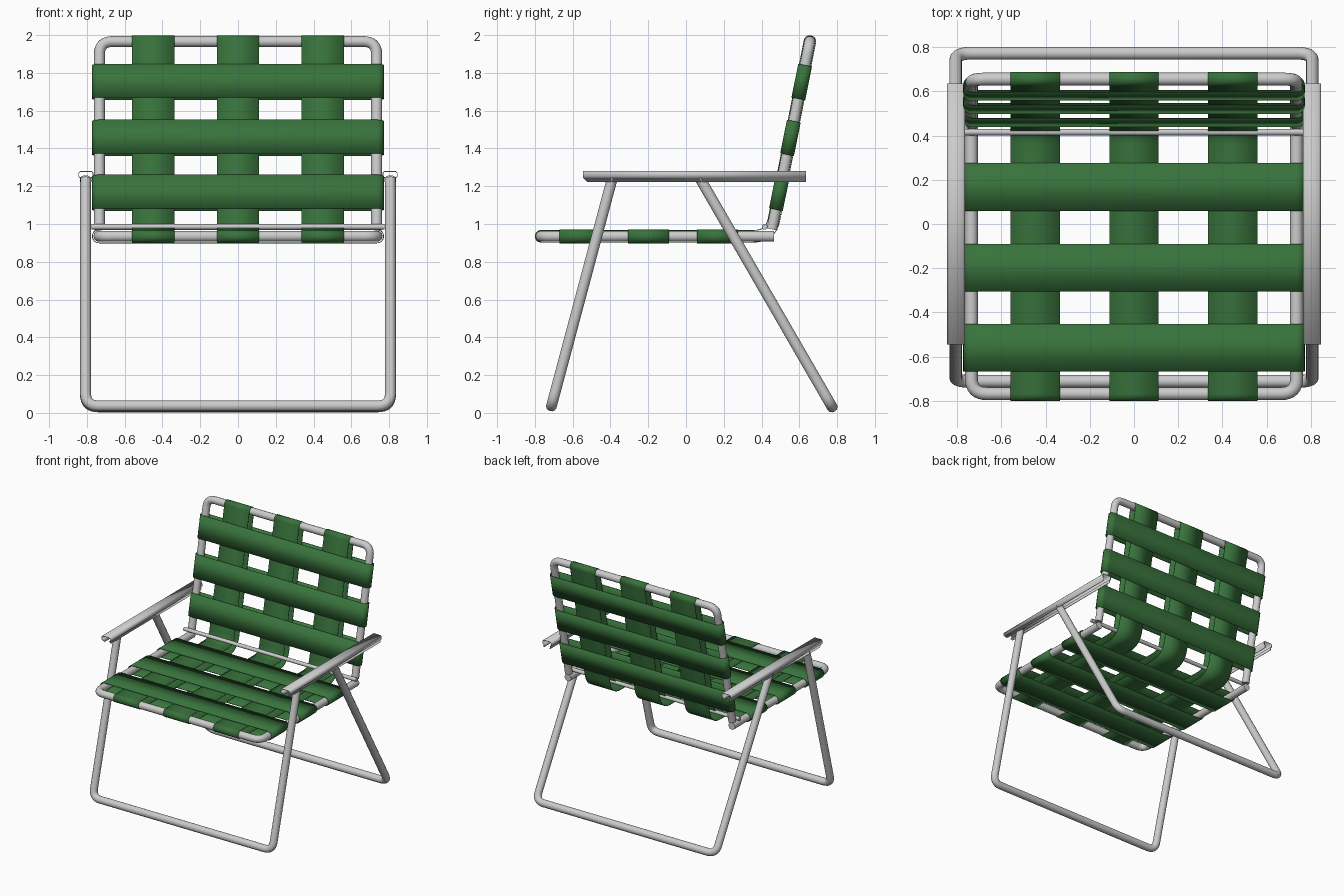
import bpy, bmesh, math
from mathutils import Vector

if "Cube" in bpy.data.objects:
    bpy.data.objects.remove(bpy.data.objects["Cube"])

R = 0.029
green = bpy.data.materials.new("green_webbing")
green.diffuse_color = (0.04, 0.17, 0.045, 1)
green.use_nodes = True
green.node_tree.nodes["Principled BSDF"].inputs["Base Color"].default_value = green.diffuse_color


def finish(ob):
    bpy.ops.object.select_all(action='DESELECT')
    ob.select_set(True)
    bpy.context.view_layer.objects.active = ob
    bpy.ops.object.shade_smooth_by_angle(angle=math.radians(35))


def fillet(pts, rad, n=8):
    """Round the inner corners of a polyline."""
    pts = [Vector(p) for p in pts]
    out = [pts[0]]
    for a, b, c in zip(pts, pts[1:], pts[2:]):
        p, q = b + (a - b).normalized() * rad, b + (c - b).normalized() * rad
        for i in range(n + 1):
            t = i / n
            out.append(p * (1 - t) ** 2 + b * 2 * t * (1 - t) + q * t * t)
    return out + [pts[-1]]


def tube(name, pts, rad=R, corner=0.07):
    cu = bpy.data.curves.new(name, 'CURVE')
    cu.dimensions = '3D'
    cu.bevel_depth, cu.bevel_resolution, cu.use_fill_caps = rad, 5, True
    path = fillet(pts, corner)
    sp = cu.splines.new('POLY')
    sp.points.add(len(path) - 1)
    for p, v in zip(sp.points, path):
        p.co = (*v, 1)
    ob = bpy.data.objects.new(name, cu)
    bpy.context.collection.objects.link(ob)
    bpy.ops.object.select_all(action='DESELECT')
    ob.select_set(True)
    bpy.context.view_layer.objects.active = ob
    bpy.ops.object.convert(target='MESH')
    finish(bpy.context.object)


def strip(name, rows, closed, thick, mat=None):
    """Sheet between two matching rows of points, given thickness."""
    bm = bmesh.new()
    a, b = [[bm.verts.new(p) for p in row] for row in rows]
    n = len(a)
    for i in range(n if closed else n - 1):
        j = (i + 1) % n
        bm.faces.new((a[i], a[j], b[j], b[i]))
    bmesh.ops.recalc_face_normals(bm, faces=bm.faces)
    me = bpy.data.meshes.new(name)
    bm.to_mesh(me)
    bm.free()
    ob = bpy.data.objects.new(name, me)
    bpy.context.collection.objects.link(ob)
    if mat:
        me.materials.append(mat)
    m = ob.modifiers.new("thickness", 'SOLIDIFY')
    m.thickness, m.offset = thick, 0
    finish(ob)


def loop_around(path, r, n=10):
    """Closed outline at distance r around a 2D path, with round ends."""
    path = [Vector(p).to_2d() for p in path]
    left, right = [], []
    for i, p in enumerate(path):
        t = (path[min(i + 1, len(path) - 1)] - path[max(i - 1, 0)]).normalized()
        nr = Vector((-t.y, t.x)) * r
        left.append(p + nr)
        right.append(p - nr)

    def cap(c, start):
        ang = math.atan2(start.y - c.y, start.x - c.x)
        return [c + Vector((math.cos(ang - math.pi * k / n), math.sin(ang - math.pi * k / n))) * r
                for k in range(1, n)]
    return left + cap(path[-1], left[-1]) + right[::-1] + cap(path[0], right[0])


# Tube frames
def u_frame(name, x, end, base, corner=0.07):
    tube(name, [(-x, *end), (-x, *base), (x, *base), (x, *end)], corner=corner)


u_frame("front_leg", 0.807, (-0.39, 1.243), (-0.712, 0.037))
u_frame("rear_leg", 0.807, (0.073, 1.243), (0.773, 0.032))
u_frame("seat_frame", 0.736, (0.465, 0.935), (-0.768, 0.935))
u_frame("back_frame", 0.734, (0.455, 0.972), (0.656, 1.966))
tube("hinge_rod", [(-0.775, 0.416, 0.985), (0.775, 0.416, 0.985)], 0.015)

# Long straps looping round the front seat bar and the top back bar
spine = fillet([(-0.768, 0.935), (0.448, 0.935), (0.656, 1.966)], 0.09)
outline = loop_around(spine, R + 0.002)
for i, cx in enumerate((-0.448, 0, 0.448)):
    strip(f"long_strap_{i + 1}",
          [[(cx + s * 0.112, p.x, p.y) for p in outline] for s in (-1, 1)],
          True, 0.004, green)

# Cross straps looping round the side tubes
ring = loop_around([(-0.736, 0), (0.736, 0)], R + 0.006)


def cross_strap(name, y, z, along, width):
    d = Vector((0, *along)).normalized()
    nrm = Vector((0, -d.z, d.y))
    o = Vector((0, y, z))
    strip(name, [[o + Vector((p.x, 0, 0)) + nrm * p.y + d * (s * width / 2) for p in ring]
                 for s in (-1, 1)], True, 0.004, green)


for i, y in enumerate((-0.56, -0.198, 0.168)):
    cross_strap(f"seat_cross_strap_{i + 1}", y, 0.935, (1, 0), 0.217)
for i, z in enumerate((1.165, 1.456, 1.752)):
    cross_strap(f"back_cross_strap_{i + 1}", 0.455 + (z - 0.972) * 0.2022, z, (0.2022, 1), 0.181)

# Armrests: downward-open channels with a stepped lip
section = [(-0.028, 1.222), (-0.028, 1.245), (-0.038, 1.25), (-0.038, 1.27), (-0.03, 1.278),
           (0.03, 1.278), (0.038, 1.27), (0.038, 1.25), (0.028, 1.245), (0.028, 1.222)]
for side, sx in (("left", -1), ("right", 1)):
    strip(f"{side}_armrest",
          [[(sx * 0.805 + x, -0.545 if z > 1.23 else -0.522, z) for x, z in section],
           [(sx * 0.805 + x, 0.635, z) for x, z in section]], False, 0.005)
